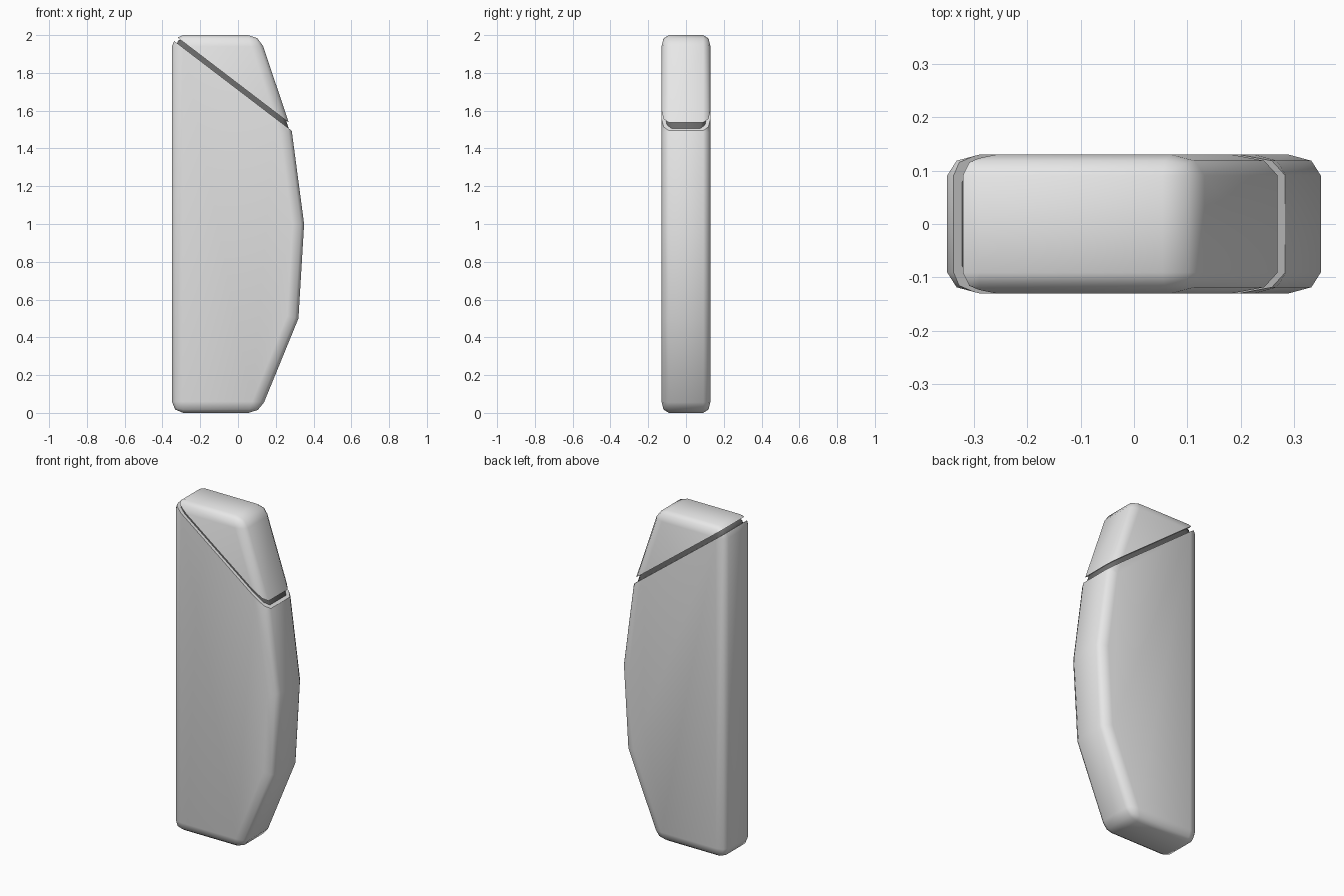
import bpy, bmesh
from mathutils import Vector

if "Cube" in bpy.data.objects:
    bpy.data.objects.remove(bpy.data.objects["Cube"])

# Side outline (x, z) of the whole shell
PROFILE = [(-0.35, 0), (0.115, 0), (0.32, 0.5), (0.35, 1.0),
           (0.285, 1.49), (0.113, 2.0), (-0.35, 2.0)]
HALF_DEPTH, FLATTEN, ROUND = 0.2, 0.65, 0.06
CUT = Vector((0.607, 0, 0.795)).normalized()   # normal of the slanted split
BODY_D, CAP_D = 1.360, 1.385                   # split distances along it


def material(name, value):
    m = bpy.data.materials.new(name)
    m.diffuse_color = (value, value, value, 1)
    m.use_nodes = True
    m.node_tree.nodes["Principled BSDF"].inputs["Base Color"].default_value = m.diffuse_color
    return m


def rounded_shell():
    """Extruded outline with rounded rims and end corners, flattened in y."""
    bm = bmesh.new()
    face = bm.faces.new([bm.verts.new((x, -HALF_DEPTH, z)) for x, z in PROFILE])
    ext = bmesh.ops.extrude_face_region(bm, geom=[face])["geom"]
    bmesh.ops.translate(bm, vec=(0, 2 * HALF_DEPTH, 0),
                        verts=[v for v in ext if isinstance(v, bmesh.types.BMVert)])
    bmesh.ops.recalc_face_normals(bm, faces=bm.faces)
    rims = [e for e in bm.edges if e.calc_face_angle(0) > 0.52]
    bmesh.ops.bevel(bm, geom=rims, offset=ROUND, offset_type='OFFSET',
                    segments=2, profile=0.5, affect='EDGES')
    bmesh.ops.scale(bm, vec=(1, FLATTEN, 1), verts=bm.verts)
    for f in bm.faces:
        f.smooth = True
    return bm


def slice_off(bm, d, keep_above):
    """Cut along the slanted split, close the hole with a crisp flat face."""
    bmesh.ops.bisect_plane(bm, geom=bm.verts[:] + bm.edges[:] + bm.faces[:],
                           plane_co=CUT * d, plane_no=CUT,
                           clear_inner=keep_above, clear_outer=not keep_above)
    border = [e for e in bm.edges if e.is_boundary]
    for f in bmesh.ops.holes_fill(bm, edges=border, sides=0)["faces"]:
        f.smooth = False
        for e in f.edges:
            e.smooth = False


def finish(bm, name, mat):
    bmesh.ops.recalc_face_normals(bm, faces=bm.faces)
    mesh = bpy.data.meshes.new(name)
    bm.to_mesh(mesh)
    bm.free()
    mesh.materials.append(mat)
    bpy.context.collection.objects.link(bpy.data.objects.new(name, mesh))


grey = material("light grey", 0.8)
dark = material("dark grey", 0.15)

# Main body below the split
bm = rounded_shell()
slice_off(bm, BODY_D, False)
finish(bm, "body", grey)

# Cap above the split
bm = rounded_shell()
slice_off(bm, CAP_D, True)
finish(bm, "cap", grey)

# Recessed neck joining body and cap
bm = rounded_shell()
slice_off(bm, BODY_D - 0.004, True)
slice_off(bm, CAP_D + 0.004, False)
along = Vector((CUT.z, 0, -CUT.x))
reach = [v.co.dot(along) for v in bm.verts]
middle = (min(reach) + max(reach)) / 2
for v in bm.verts:
    v.co -= along * (v.co.dot(along) - middle) * 0.05
    v.co.y *= 0.85
finish(bm, "neck", dark)
